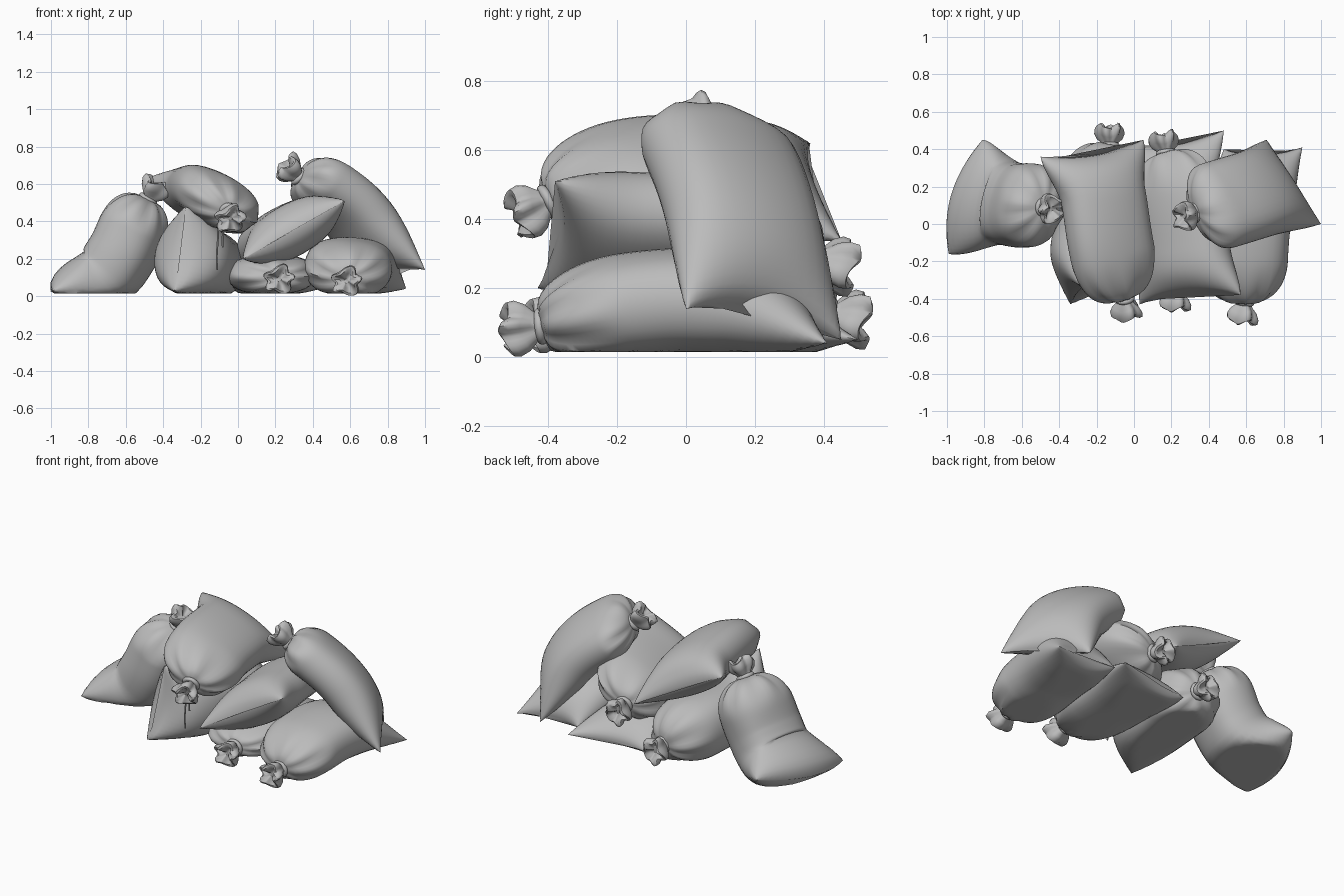
import bpy, bmesh, math
from mathutils import Vector

if "Cube" in bpy.data.objects:
    bpy.data.objects.remove(bpy.data.objects["Cube"])

cloth = bpy.data.materials.new("grey cloth")
cloth.diffuse_color = (0.5, 0.5, 0.5, 1)
cloth.use_nodes = True
cloth.node_tree.nodes["Principled BSDF"].inputs["Base Color"].default_value = cloth.diffuse_color
FLOOR = 0.015
SEG = 40


def finish(name, rings, angle=50):
    """Skin a list of point rings and close both ends."""
    bm = bmesh.new()
    vs = [[bm.verts.new(p) for p in r] for r in rings]
    n = len(rings[0])
    for a, b in zip(vs, vs[1:]):
        for j in range(n):
            k = (j + 1) % n
            bm.faces.new((a[j], a[k], b[k], b[j]))
    bm.faces.new(vs[0][::-1])
    bm.faces.new(vs[-1])
    bmesh.ops.remove_doubles(bm, verts=bm.verts, dist=1e-5)
    bmesh.ops.recalc_face_normals(bm, faces=bm.faces)
    me = bpy.data.meshes.new(name)
    bm.to_mesh(me)
    bm.free()
    ob = bpy.data.objects.new(name, me)
    bpy.context.collection.objects.link(ob)
    me.materials.append(cloth)
    bpy.ops.object.select_all(action='DESELECT')
    ob.select_set(True)
    bpy.context.view_layer.objects.active = ob
    bpy.ops.object.shade_smooth_by_angle(angle=math.radians(angle))
    return ob


def cap(u):
    u = min(max(u, 0), 1)
    return math.sqrt(1 - (1 - u) ** 2)


def smooth(u):
    u = min(max(u, 0), 1)
    return u * u * (3 - 2 * u)


def spline(pts, t):
    """Catmull-Rom curve through the points."""
    p = [pts[0] * 2 - pts[1]] + pts + [pts[-1] * 2 - pts[-2]]
    f = t * (len(pts) - 1)
    i = min(int(f), len(pts) - 2)
    f -= i
    a, b, c, d = p[i:i + 4]
    return 0.5 * (2 * b + (c - a) * f + (2 * a - 5 * b + 4 * c - d) * f * f
                  + (3 * b - a - 3 * c + d) * f ** 3)


def tube_frame(d):
    s = d.orthogonal().normalized()
    return s, d.cross(s)


def sack(name, spine, c0, c1, width, thick, knot, recess=0.04, full=0.36):
    """Bag tied at the first spine point and sewn flat between c0 and c1."""
    c0, c1, knot = Vector(c0), Vector(c1), Vector(knot)
    pts = [Vector(p) for p in spine] + [(c0 + c1) / 2]
    seal = (c1 - c0).normalized()
    half = (c1 - c0).length / 2
    rings = []
    N = 36
    for i in range(N + 1):
        u = i / N
        t = u ** 1.25 if u < 0.7 else 1 - (1 - 0.7 ** 1.25) * ((1 - u) / 0.3) ** 1.4
        c = spline(pts, t)
        d = (spline(pts, min(t + .01, 1)) - spline(pts, max(t - .01, 0))).normalized()
        orth = (seal - d * seal.dot(d)).normalized()
        s = orth.lerp(seal, t ** 4).normalized()
        n = d.cross(orth).normalized()
        e = smooth((t - 0.65) / 0.35)
        a = 0.04 + (width - 0.04) * cap(t / 0.3)
        a = a * (1 - e) + half * e
        b = (0.04 + (thick - 0.04) * cap(t / 0.3)) * cap((1 - t) / full)
        b = max(b, 0.003)
        fold = 0.10 * max(0, 1 - t / 0.3) ** 1.5
        ring = []
        for j in range(SEG):
            th = 2 * math.pi * j / SEG
            r = 1 + fold * math.cos(8 * th + 0.7 * math.sin(3 * th))
            x, y = math.cos(th), math.sin(th)
            # squarer cross-section in the middle of the bag
            q = (x ** 4 + y ** 4) ** -0.25
            r *= 1 + (q - 1) * 0.35 * smooth(t / 0.4) * (1 - e)
            p = c + s * (a * x * r) + n * (b * y * r)
            p -= d * recess * (1 - x * x) * smooth((t - 0.75) / 0.25)
            p.z = max(p.z, FLOOR)
            ring.append(p)
        rings.append(ring)
    finish(name, rings)

    # gathered cloth beyond the string
    p0 = pts[0]
    d = (knot - p0).normalized()
    s, n = tube_frame(d)
    prof = [(-.03, .045, 0), (0, .036, .05), (.02, .045, .08), (.045, .066, .12),
            (.075, .076, .16), (.098, .072, .19), (.103, .058, .2),
            (.085, .035, .2), (.075, .012, 0)]
    rings = []
    for h, r, w in prof:
        ring = []
        for j in range(SEG):
            th = 2 * math.pi * j / SEG
            rr = r * (1 + w * math.cos(5 * th + 1.2 * math.sin(2 * th + 1)))
            hh = h + w * .08 * math.sin(3 * th + 1)
            p = p0 + d * hh + (s * math.cos(th) + n * math.sin(th)) * rr
            p.z = max(p.z, 0)
            ring.append(p)
        rings.append(ring)
    finish(name + "_gather", rings)

    # string wound round the neck
    rings = []
    for k in range(9):
        ph = math.pi * k / 8
        h, r = -.014 * math.cos(ph), .040 + .014 * math.sin(ph)
        rings.append([p0 + d * h + (s * math.cos(2 * math.pi * j / 24)
                      + n * math.sin(2 * math.pi * j / 24)) * r for j in range(24)])
    finish(name + "_string", rings)


# slouching sack at the left
sack("left_sack",
     [(-.48, .09, .52), (-.55, .1, .38), (-.62, .1, .23), (-.72, .12, .11)],
     (-.99, -.16, .03), (-.81, .45, .09), .225, .185, (-.455, .085, .56),
     recess=-.08, full=.38)
# sack lying on top in the middle
sack("top_middle_sack",
     [(-.05, -.40, .45), (-.12, -.13, .52), (-.165, .15, .52)],
     (-.5, .36, .62), (.05, .45, .34), .24, .14, (-.04, -.48, .41))
# sack standing on edge below it
sack("bottom_middle_sack",
     [(-.13, .42, .12), (-.19, .16, .17), (-.23, -.12, .19)],
     (-.34, -.43, .03), (-.28, -.34, .48), .19, .215, (-.13, .5, .11), full=.34)
# tilted sack in the second layer
sack("tilted_sack",
     [(.17, .38, .28), (.23, .12, .33), (.28, -.14, .35)],
     (.03, -.43, .2), (.57, -.38, .51), .25, .14, (.16, .45, .265), full=.32)
# two sacks on the ground at the right
sack("bottom_right_sack",
     [(.59, -.42, .09), (.59, -.15, .155), (.62, .12, .155)],
     (.9, .41, .04), (.48, .40, .06), .235, .15, (.58, -.5, .08), full=.45)
sack("bottom_inner_sack",
     [(.22, -.35, .10), (.18, -.1, .115), (.18, .16, .11)],
     (-.02, .42, .04), (.48, .5, .05), .235, .105, (.22, -.43, .09))
# sack draped over the right end
sack("top_right_sack",
     [(.325, .06, .64), (.47, .105, .57), (.65, .16, .41)],
     (1, 0, .14), (.71, .45, .05), .245, .14, (.265, .04, .69),
     recess=.06, full=.32)

# loose string ends hanging from the top middle sack
for x, low in ((-.11, .14), (-.08, .26)):
    rings = []
    for k in range(7):
        z = .42 + (low - .42) * k / 6
        rings.append([Vector((x + .004 * math.sin(k) + .005 * math.cos(a * math.pi / 3),
                              -.37 + .005 * math.sin(a * math.pi / 3), z)) for a in range(6)])
    finish("hanging_string", rings)
